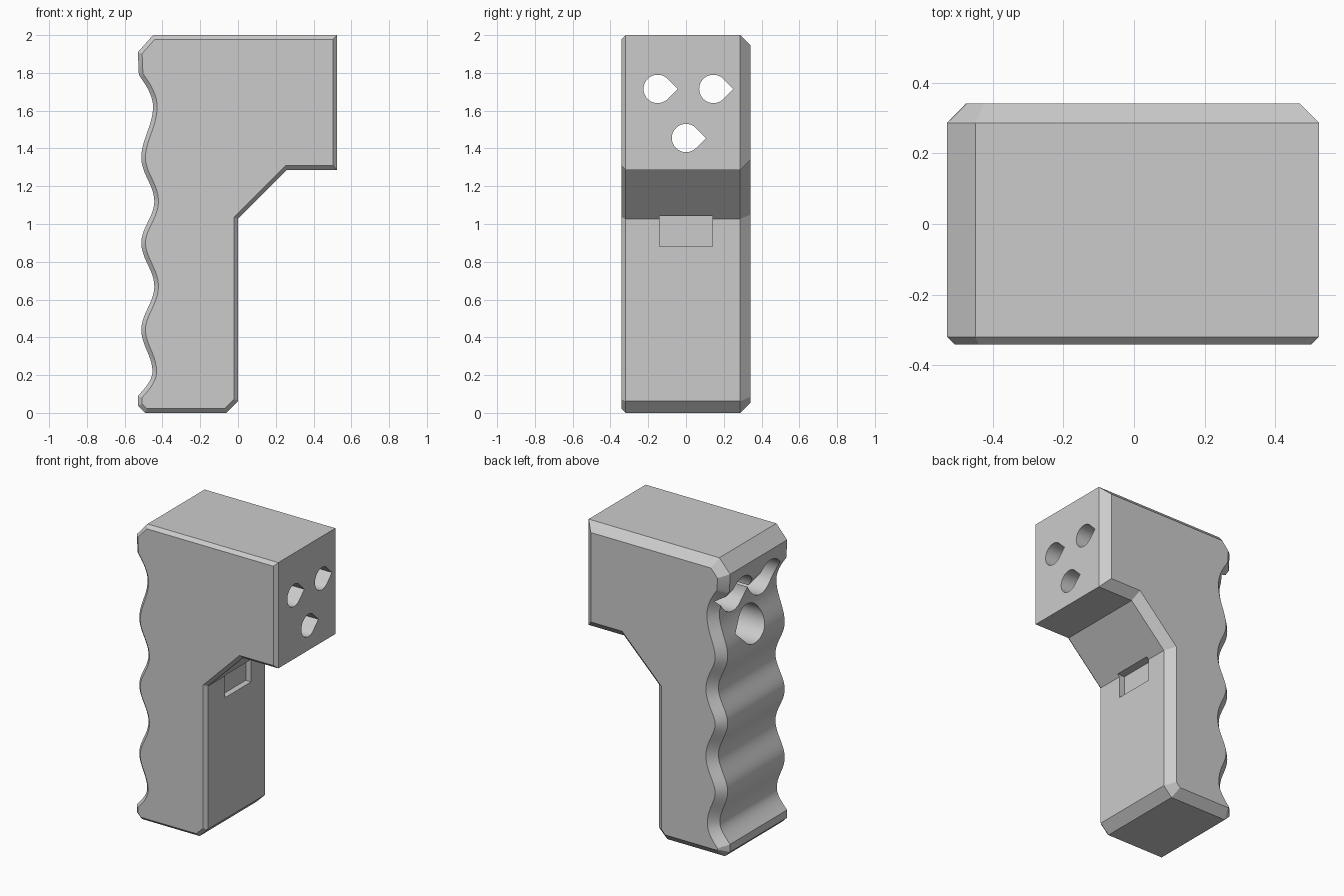
import bpy, bmesh, math
from mathutils import Vector

cube = bpy.data.objects.get("Cube")
if cube:
    bpy.data.objects.remove(cube, do_unlink=True)

grey = bpy.data.materials.new("light grey")
grey.use_nodes = True
grey.diffuse_color = (0.6, 0.6, 0.6, 1)
grey.node_tree.nodes["Principled BSDF"].inputs["Base Color"].default_value = (0.6, 0.6, 0.6, 1)


def loft(name, rings):
    """Closed solid from a list of equally long point rings."""
    bm = bmesh.new()
    loops = [[bm.verts.new(p) for p in ring] for ring in rings]
    for a, b in zip(loops, loops[1:]):
        for i in range(len(a)):
            j = (i + 1) % len(a)
            bm.faces.new((a[i], a[j], b[j], b[i]))
    bm.faces.new(loops[0])
    bm.faces.new(loops[-1])
    bmesh.ops.recalc_face_normals(bm, faces=bm.faces)
    mesh = bpy.data.meshes.new(name)
    bm.to_mesh(mesh)
    bm.free()
    obj = bpy.data.objects.new(name, mesh)
    bpy.context.collection.objects.link(obj)
    mesh.materials.append(grey)
    return obj


def inset(points, d):
    """Mitred inward offset of a clockwise outline."""
    out = []
    for i, p in enumerate(points):
        a = (p - points[i - 1]).normalized()
        b = (points[(i + 1) % len(points)] - p).normalized()
        na, nb = Vector((a.y, -a.x)), Vector((b.y, -b.x))
        out.append(p + (na + nb) * d / (1 + na.dot(nb)))
    return out


# Finger grooves: knots are (x, z) of the groove and ridge extremes
knots = [(-0.53, 0.09), (-0.453, 0.22), (-0.512, 0.44), (-0.443, 0.67), (-0.512, 0.90),
         (-0.443, 1.12), (-0.512, 1.35), (-0.45, 1.62), (-0.525, 1.79)]
STEPS = 10
grip = []
for k, ((x0, z0), (x1, z1)) in enumerate(zip(knots, knots[1:])):
    for s in range(STEPS):
        t = s / STEPS
        if k == 0:
            e = math.sin(t * math.pi / 2)
        elif k == len(knots) - 2:
            e = 1 - math.cos(t * math.pi / 2)
        else:
            e = (1 - math.cos(t * math.pi)) / 2
        grip.append((x0 + (x1 - x0) * e, z0 + (z1 - z0) * t))
grip.append(knots[-1])

# Side outline, clockwise from the lower grip corner
outline = grip + [(-0.53, 1.91), (-0.45, 2.0), (0.525, 2.0), (0.525, 1.287), (0.26, 1.287),
                  (0.0, 1.027), (0.0, 0.062), (-0.062, 0.0), (-0.492, 0.0), (-0.53, 0.038)]
outline = [Vector(p) for p in outline]

# Body: narrow chamfer at the front, wide chamfer at the back
sections = [(-0.342, 0.022), (-0.32, 0), (0.287, 0), (0.342, 0.055)]
body = loft("handle_body", [[(p.x, y, p.y) for p in inset(outline, d)] for y, d in sections])


def teardrop(name, y, z, r, x0, x1):
    """Round bore along x with a 90 degree tip towards +y."""
    n = 36
    ring = [(y + r * math.cos(a), z + r * math.sin(a))
            for a in (math.pi / 4 + 1.5 * math.pi * i / n for i in range(n + 1))]
    ring.append((y + r * math.sqrt(2), z))
    return loft(name, [[(x, *p) for p in ring] for x in (x0, x1)])


# Screw bores with wider recesses entering from the grip side
cutters = []
for y, z in [(-0.15, 1.715), (0.145, 1.715), (0.0, 1.455)]:
    cutters.append(teardrop("bore_cutter", y, z, 0.075, -0.7, 0.7))
    cutters.append(teardrop("recess_cutter", y, z, 0.125, -0.7, 0.2))

# Shallow rectangular pocket below the slope
corners = [(-0.14, 0.88), (0.14, 0.88), (0.14, 1.042), (-0.14, 1.042)]
cutters.append(loft("pocket_cutter", [[(x, *p) for p in corners] for x in (-0.04, 0.1)]))

bpy.ops.object.select_all(action='DESELECT')
bpy.context.view_layer.objects.active = body
body.select_set(True)
for cutter in cutters:
    mod = body.modifiers.new("cut", 'BOOLEAN')
    mod.operation = 'DIFFERENCE'
    mod.solver = 'EXACT'
    mod.object = cutter
    bpy.ops.object.modifier_apply(modifier=mod.name)
    bpy.data.objects.remove(cutter, do_unlink=True)

bpy.ops.object.shade_smooth_by_angle(angle=math.radians(25))
